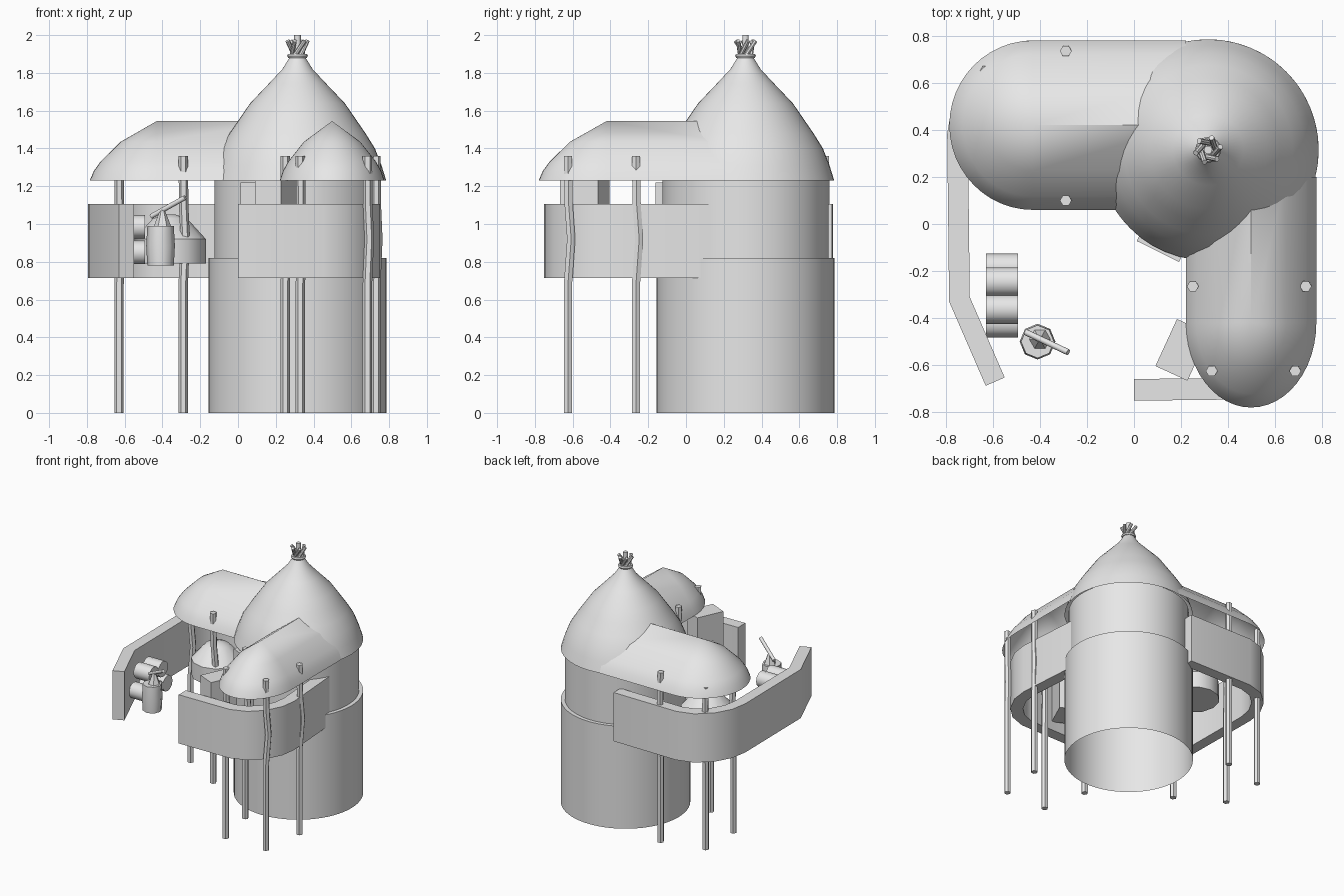
import bpy, bmesh, math
from mathutils import Vector

if "Cube" in bpy.data.objects:
    bpy.data.objects.remove(bpy.data.objects["Cube"])

GREY = (0.8, 0.8, 0.8, 1)
mat = bpy.data.materials.new("plain grey")
mat.use_nodes = True
mat.diffuse_color = GREY
mat.node_tree.nodes["Principled BSDF"].inputs["Base Color"].default_value = GREY

TX = TY = 0.315  # tower axis


def finish(name, bm, angle=40):
    bmesh.ops.remove_doubles(bm, verts=bm.verts, dist=0.0005)
    bmesh.ops.recalc_face_normals(bm, faces=bm.faces)
    me = bpy.data.meshes.new(name)
    bm.to_mesh(me)
    bm.free()
    ob = bpy.data.objects.new(name, me)
    bpy.context.collection.objects.link(ob)
    me.materials.append(mat)
    bpy.ops.object.select_all(action="DESELECT")
    ob.select_set(True)
    bpy.context.view_layer.objects.active = ob
    bpy.ops.object.shade_smooth_by_angle(angle=math.radians(angle))
    return ob


def loft(name, rings, closed=True, caps=False, angle=40):
    """Skin a list of equally long point rings."""
    bm = bmesh.new()
    vs = [[bm.verts.new(p) for p in ring] for ring in rings]
    n = len(rings[0])
    for a, b in zip(vs, vs[1:]):
        for i in range(n if closed else n - 1):
            j = (i + 1) % n
            bm.faces.new((a[i], a[j], b[j], b[i]))
    if caps:
        bm.faces.new(vs[0])
        bm.faces.new(vs[-1])
    return finish(name, bm, angle)


def circle(x, y, z, r, n):
    return [(x + r * math.cos(2 * math.pi * i / n),
             y + r * math.sin(2 * math.pi * i / n), z) for i in range(n)]


def lathe(name, x, y, profile, n=48, caps=False, angle=40):
    return loft(name, [circle(x, y, z, r, n) for r, z in profile], caps=caps, angle=angle)


def rod(name, a, b, r, n=10):
    a, b = Vector(a), Vector(b)
    q = (b - a).to_track_quat("Z", "Y")
    rings = [[p + q @ Vector(c) for c in circle(0, 0, 0, r, n)] for p in (a, b)]
    return loft(name, rings, caps=True)


def wall(name, path, half, z0, z1):
    """Thick parapet that follows a plan path with mitred corners."""
    pts = [Vector(p) for p in path]
    rings = []
    for i, p in enumerate(pts):
        d0 = (p - pts[max(i - 1, 0)]).normalized()
        d1 = (pts[min(i + 1, len(pts) - 1)] - p).normalized()
        t = (d0 + d1).normalized()
        side = Vector((-t.y, t.x)) * half / max(t.dot(d1 if d1.length else d0), 0.5)
        rings.append([(*(p + side), z0), (*(p - side), z0),
                      (*(p - side), z1), (*(p + side), z1)])
    return loft(name, rings, caps=True)


def box(name, x, y, z, sx, sy, sz, turn=0):
    c, s = math.cos(turn), math.sin(turn)
    base = [(-sx, -sy), (sx, -sy), (sx, sy), (-sx, sy)]
    rings = [[(x + (u * c - v * s) / 2, y + (u * s + v * c) / 2, h) for u, v in base]
             for h in (z, z + sz)]
    return loft(name, rings, caps=True)


def arc_roof(name, centre, out, side, length, reach, half):
    """Ridge roof with one rounded end; out and side are plan directions."""
    c, out, side = Vector(centre), Vector(out), Vector(side)
    rings = []
    for t, z in ((1, 1.23), (0.94, 1.28), (0.84, 1.33), (0.54, 1.435), (0, 1.545)):
        ring = [c - out * length + side * half * t]
        for i in range(25):
            a = math.pi * i / 24
            ring.append(c + out * reach * t * math.sin(a) + side * half * t * math.cos(a))
        ring.append(c - out * length - side * half * t)
        rings.append([(p.x, p.y, z) for p in ring])
    return loft(name, rings, closed=False)


# Tower and its pointed roof
lathe("tower_base", TX, TY, [(0.47, 0), (0.47, 0.82), (0.44, 0.82)], 64)
lathe("tower_upper", TX, TY, [(0.44, 0.82), (0.44, 1.25)], 64)
lathe("tower_roof", TX, TY,
      [(0.47, 1.23), (0.445, 1.31), (0.41, 1.4), (0.36, 1.48), (0.305, 1.56),
       (0.25, 1.64), (0.15, 1.745), (0.08, 1.82), (0.04, 1.885)], 48)

# Roof finial: collar, crossed sticks and centre pole
lathe("finial_collar", TX, TY, [(0.05, 1.88), (0.055, 1.89), (0.05, 1.9)], 16, caps=True)
rod("finial_pole", (TX, TY, 1.88), (TX, TY, 2), 0.018)
for i in range(6):
    a = math.tau * i / 6
    b = a + 1.3
    rod(f"finial_stick_{i + 1}",
        (TX + 0.032 * math.cos(a), TY + 0.032 * math.sin(a), 1.89),
        (TX + 0.054 * math.cos(b), TY + 0.054 * math.sin(b), 1.97), 0.012, 8)

# Wing roofs
arc_roof("right_wing_roof", (-0.43, 0.42), (-1, 0), (0, 1), 0.65, 0.355, 0.36)
arc_roof("left_wing_roof", (0.498, -0.42), (0, -1), (1, 0), 0.62, 0.36, 0.277)

# Parapets
wall("right_parapet", [(0.1, 0.73), (-0.45, 0.735), (-0.57, 0.70), (-0.67, 0.61),
                       (-0.73, 0.5), (-0.75, 0.38), (-0.742, -0.32), (-0.59, -0.67)],
     0.044, 0.715, 1.105)
wall("left_parapet", [(0.665, 0.2), (0.705, -0.36), (0.69, -0.47), (0.635, -0.58),
                      (0.55, -0.66), (0.44, -0.70), (0, -0.705)],
     0.046, 0.715, 1.105)

# Crooked stilts
stilts = [(-0.63, 0.3), (-0.63, 0.65), (-0.29, 0.1), (-0.29, 0.735),
          (0.25, -0.265), (0.73, -0.265), (0.33, -0.625), (0.685, -0.625)]
for i, (x, y) in enumerate(stilts):
    shape = [(0, 0), (0, 0.68), (0.017, 0.92), (0.004, 1.1), (0, 1.36)]
    top = 1.36 if i > 1 else 1.3
    rings = [circle(x + k * 0.6, y + k, min(z, top), 0.025, 6) for k, z in shape]
    loft(f"stilt_{i + 1}", rings, caps=True)

# Doorway panel and step on the tower
box("door_panel", 0.115, -0.09, 0.72, 0.2, 0.06, 0.5, -0.46)
box("door_step", 0.085, -0.05, 0.68, 0.11, 0.06, 0.04, -0.46)

# Furniture on the wings
box("cabinet", 0.205, -0.535, 0.79, 0.15, 0.22, 0.44, -0.43)
lathe("mound", -0.36, 0.25, [(0.19, 0.79), (0.19, 0.92), (0.09, 1.03), (0.03, 1.05)],
      12, caps=True)

# Stacked kegs
for i in range(5):
    y, z = (-0.188 - 0.116 * i, 0.85) if i < 3 else (-0.246 - 0.116 * (i - 3), 0.985)
    rod(f"keg_{i + 1}", (-0.63, y, z), (-0.492, y, z), 0.062, 12)

# Upright barrel with a spyglass on a small stand
lathe("barrel", -0.41, -0.5, [(0.07, 0.78), (0.076, 0.885), (0.07, 0.99)], 8, caps=True, angle=60)
lathe("spyglass_stand", -0.40, -0.49, [(0.045, 0.99), (0.01, 1.08)], 6, caps=True)
rod("spyglass", (-0.46, -0.46, 1.04), (-0.28, -0.545, 1.14), 0.013)
